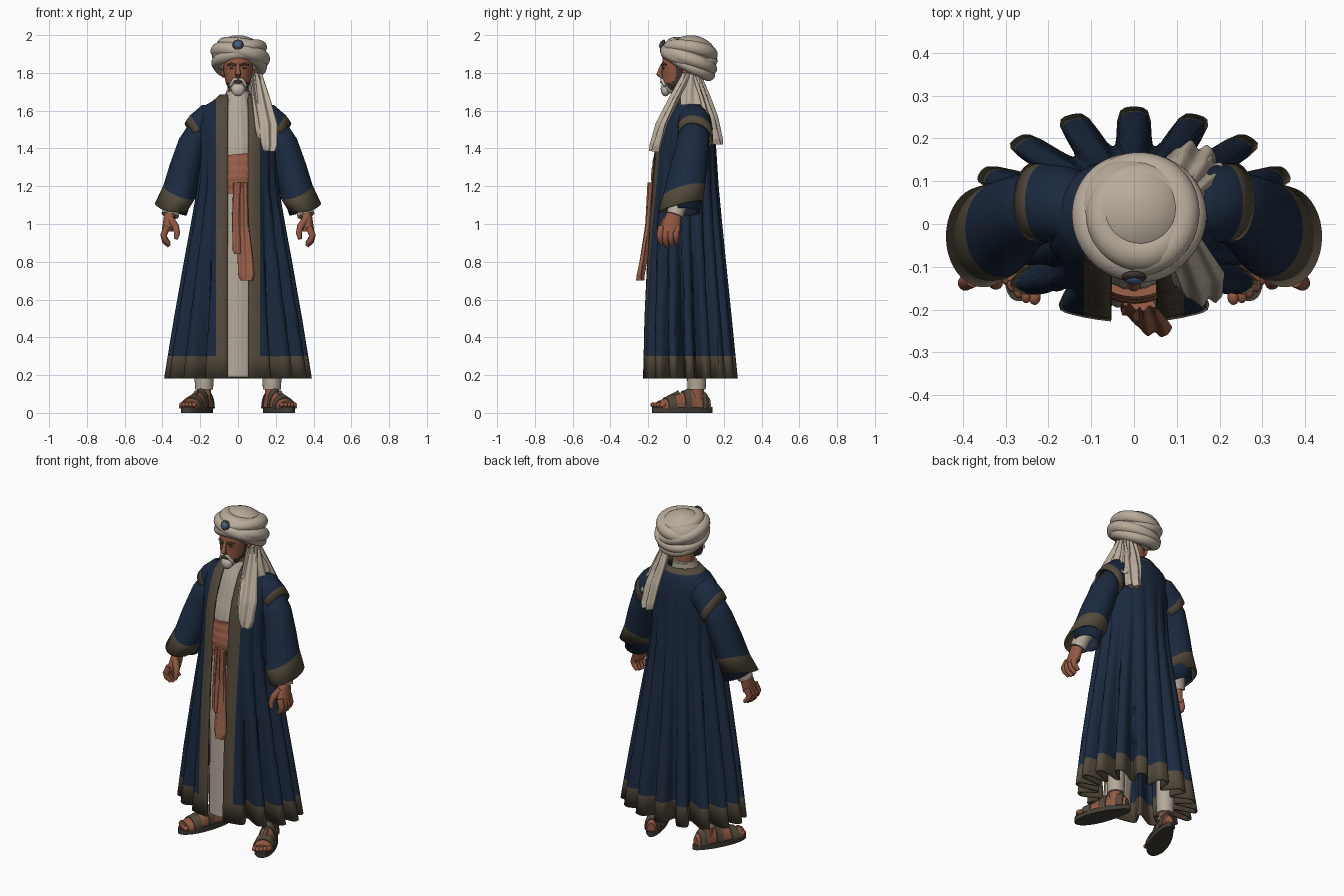
import bpy, bmesh, math
from math import sin, cos, pi, radians, asin, tanh
from mathutils import Vector, Matrix

old = bpy.data.objects.get("Cube")
if old:
    bpy.data.objects.remove(old, do_unlink=True)

COLOURS = {"robe_blue": (.011, .023, .05), "trim_brown": (.088, .069, .045), "skin": (.29, .1, .055),
           "sash_rust": (.33, .115, .068), "turban_cream": (.48, .41, .325), "tunic_cream": (.45, .39, .32),
           "beard_white": (.56, .5, .43), "hair_dark": (.05, .038, .03), "sole_dark": (.055, .046, .036),
           "jewel_blue": (.06, .13, .25)}
MATS = {}
for key, rgb in COLOURS.items():
    m = bpy.data.materials.new(key)
    m.use_nodes = True
    m.diffuse_color = (*rgb, 1)
    m.node_tree.nodes["Principled BSDF"].inputs["Base Color"].default_value = (*rgb, 1)
    MATS[key] = m
PARTS = []


def finish(name, bm, mats, thick=0):
    bmesh.ops.recalc_face_normals(bm, faces=bm.faces)
    me = bpy.data.meshes.new(name)
    bm.to_mesh(me)
    bm.free()
    for key in mats:
        me.materials.append(MATS[key])
    ob = bpy.data.objects.new(name, me)
    bpy.context.collection.objects.link(ob)
    if thick:
        mod = ob.modifiers.new("thickness", "SOLIDIFY")
        mod.thickness, mod.offset = thick, 0
    PARTS.append(ob)


def loft(name, rings, mats, rule=None, closed=True, cap=True, thick=0):
    """Skin a list of rings; rule(row, column, centre) picks the material."""
    mats = [mats] if isinstance(mats, str) else mats
    bm = bmesh.new()
    rows = [[bm.verts.new(p) for p in r] for r in rings]
    n = len(rows[0])
    for i in range(len(rows) - 1):
        for j in range(n if closed else n - 1):
            k = (j + 1) % n
            f = bm.faces.new((rows[i][j], rows[i][k], rows[i + 1][k], rows[i + 1][j]))
            if rule:
                f.material_index = rule(i, j, f.calc_center_median())
    if cap:
        bm.faces.new(rows[0])
        bm.faces.new(rows[-1])
    finish(name, bm, mats, thick)


def ball(name, loc, size, mat, tilt=0):
    bm = bmesh.new()
    bmesh.ops.create_uvsphere(bm, u_segments=28, v_segments=16, radius=1)
    bm.transform(Matrix.Translation(loc) @ Matrix.Rotation(tilt, 4, "X") @ Matrix.Diagonal((*size, 1)))
    finish(name, bm, [mat])


def tube(name, pts, radii, mat, n=12):
    pts = [Vector(p) for p in pts]
    rings = []
    for i, (p, r) in enumerate(zip(pts, radii)):
        t = (pts[min(i + 1, len(pts) - 1)] - pts[max(i - 1, 0)]).normalized()
        u = t.cross(Vector((.3, .9, .2))).normalized()
        v = t.cross(u)
        rings.append([p + r * (u * cos(2 * pi * k / n) + v * sin(2 * pi * k / n)) for k in range(n)])
    loft(name, rings, mat)


def ribbon(name, pts, widths, across, out, mat, thin=.013, ripple=.009, folds=2, steps=6):
    """Flat cloth or flesh strip with a drifting rippled cross-section."""
    across, out, rings = Vector(across).normalized(), Vector(out).normalized(), []
    last = len(pts) - 1
    for s in range(last * steps + 1):
        i = min(s // steps, last - 1)
        f = s / steps - i
        p = Vector(pts[i]).lerp(Vector(pts[i + 1]), f)
        w = widths[i] + (widths[i + 1] - widths[i]) * f
        rings.append([p + across * w * cos(a) + out * (thin * sin(a) + ripple * cos(folds * pi * cos(a) + .12 * s))
                      for a in [2 * pi * k / 64 for k in range(64)]])
    loft(name, rings, mat)


def resample(keys, n):
    rows = []
    for a, b in zip(keys, keys[1:]):
        rows += [[p + (q - p) * k / n for p, q in zip(a, b)] for k in range(n)]
    return rows + [list(keys[-1])]


def oval(z, rx, yf, yb, angles=None, fold=lambda t: 1):
    yc, ry = (yf + yb) / 2, (yb - yf) / 2
    angles = angles or [2 * pi * k / 64 for k in range(64)]
    return [Vector((rx * cos(t) * fold(t), yc + ry * sin(t) * fold(t), z)) for t in angles]


# Long open robe with deep finger-like pleats: z, half width, front, back, pleat depth
ROBE = [(.182, .387, -.225, .27, .38), (.3, .368, -.222, .258, .34), (.5, .335, -.218, .238, .27),
        (.8, .282, -.205, .207, .18), (1, .245, -.195, .187, .12), (1.2, .21, -.18, .168, .07),
        (1.4, .2, -.165, .155, .025), (1.5, .205, -.14, .15, 0), (1.58, .2, -.105, .145, 0),
        (1.625, .17, -.085, .135, 0), (1.652, .125, -.07, .122, 0), (1.682, .092, -.052, .105, 0)]
rows, N = [], 224
for z, rx, yf, yb, amp in ROBE:
    a, b = asin(min(.053, .6 * rx) / rx), asin(min(.115, .9 * rx) / rx)
    half = [a, (a + b) / 2]
    ds = half + [b + (2 * pi - 2 * b) * k / N for k in range(N + 1)] + [2 * pi - d for d in reversed(half)]

    def pleat(t, b=b, amp=amp):
        d = t + pi / 2
        fade = max(0, min(1, (min(d, 2 * pi - d) - b) / radians(14)))
        return 1 - amp * fade * (.5 - .5 * tanh(2 * (cos(16 * d) + .25)))
    rows.append(oval(z, rx, yf, yb, [d - pi / 2 for d in ds], pleat))
loft("robe", rows, ["robe_blue", "trim_brown"],
     lambda i, j, c: int(i == 0 or i == len(ROBE) - 2 or j < 2 or j >= N + 2), False, False, .01)

# Tunic and sash beneath the robe
TUNIC = [(.19, .085, -.2, -.1), (1, .11, -.175, 0), (1.2, .13, -.16, .08), (1.4, .13, -.15, .1),
         (1.6, .09, -.098, .085), (1.7, .062, -.055, .082)]
loft("tunic", [oval(*r, fold=lambda t: 1 + .02 * cos(18 * t)) for r in resample(TUNIC, 4)], "tunic_cream")
SASH = [(1.165, .13, -.18, .06), (1.26, .136, -.184, .08), (1.37, .13, -.168, .08)]
sash_rows = []
for i, r in enumerate(resample(SASH, 12)):
    ring = oval(*r, fold=lambda t: 1 + .025 * abs(sin(i * pi / 5 + t)))
    sash_rows.append([p + Vector((0, 0, .1 * p.x)) for p in ring])
loft("waist_sash", sash_rows, "sash_rust")
ribbon("sash_tail_short", [(.005, -.18, 1.22), (-.002, -.192, 1.02), (.01, -.21, .86), (.012, -.212, .84)],
       (.03, .03, .038, .03), (1, 0, 0), (0, -1, 0), "sash_rust", .015, .006)
ribbon("sash_tail_long", [(.022, -.182, 1.22), (.026, -.194, 1), (.038, -.222, .82), (.045, -.24, .73),
       (.047, -.243, .7)], (.028, .031, .041, .044, .034), (1, -.1, 0), (0, -1, 0), "sash_rust", .016, .006)

# Head: jaw and sideburns coloured by region
HEAD = [(1.69, .02, -.11, -.06), (1.71, .042, -.12, -.02), (1.74, .063, -.125, .03), (1.79, .074, -.126, .055),
        (1.84, .08, -.128, .06), (1.9, .08, -.12, .06)]


def face_colour(i, j, c):
    if c.z < 1.75 and abs(c.x) < .042 and c.y < -.07:
        return 1
    jaw = c.z < 1.745 + .5 * max(0, c.y + .09)
    return 2 if (jaw and c.y < .02) or (c.z < 1.86 and -.055 < c.y < -.015) else 0


loft("head", [oval(*r) for r in resample(HEAD, 6)], ["skin", "beard_white", "hair_dark"], face_colour)
tube("neck", [(0, .02, 1.6), (0, .005, 1.78)], (.056, .054), "skin", 24)
tube("tunic_collar", [(0, .018, 1.64), (0, .014, 1.705)], (.068, .061), "tunic_cream", 32)
tube("nose", [(0, -.12, 1.85), (0, -.134, 1.82), (0, -.142, 1.793), (0, -.126, 1.777)],
     (.009, .011, .016, .01), "skin")
ball("goatee", (0, -.108, 1.714), (.035, .026, .038), "beard_white")
ball("mouth", (0, -.127, 1.752), (.024, .01, .008), "hair_dark")
for s, side in ((1, "left"), (-1, "right")):
    tube(side + "_moustache", [(.002 * s, -.131, 1.768), (.022 * s, -.128, 1.765), (.043 * s, -.112, 1.73)],
         (.005, .009, .007), "beard_white")
    tube(side + "_eyebrow", [(.013 * s, -.128, 1.841), (.035 * s, -.121, 1.848), (.056 * s, -.104, 1.841)],
         (.006, .007, .004), "hair_dark")
    ball(side + "_eye", (.031 * s, -.118, 1.826), (.013, .006, .006), "hair_dark")
    ball(side + "_ear", (.08 * s, 0, 1.805), (.011, .02, .03), "skin")

# Turban: dome plus overlapping wraps tilted in alternating directions
ball("turban_dome", (0, .025, 1.892), (.138, .132, .107), "turban_cream")
WRAPS = [(1.84, .11, .034, -.45, .06), (1.862, .117, .039, -.34, -.1), (1.89, .114, .041, -.22, .22),
         (1.915, .104, .043, -.16, -.2), (1.938, .084, .044, -.1, .16)]
for w, (z, big, small, tx, ty) in enumerate(WRAPS):
    turn = Matrix.Translation((.01, .018, z)) @ Matrix.Rotation(ty, 4, "Y") @ Matrix.Rotation(tx, 4, "X")
    rings = []
    for k in range(65):
        u = 2 * pi * k / 64
        r = small * (1 + .12 * sin(u + 2 * w))
        rings.append([turn @ Vector(((big + r * cos(v)) * cos(u), (big + r * cos(v)) * sin(u), .9 * r * sin(v)))
                      for v in [2 * pi * q / 16 for q in range(16)]])
    loft("turban_wrap_%d" % (w + 1), rings, "turban_cream", cap=False)
ball("jewel_setting", (0, -.124, 1.948), (.029, .012, .029), "hair_dark", -.3)
ball("jewel", (0, -.13, 1.95), (.02, .011, .02), "jewel_blue", -.3)

# Loose turban ends falling before and behind the left shoulder
ribbon("turban_tail_front", [(.095, .01, 1.8), (.125, -.06, 1.67), (.16, -.13, 1.53), (.167, -.16, 1.42),
       (.168, -.165, 1.385)], (.03, .045, .054, .046, .034), (1, .35, -.1), (.3, -1, 0), "turban_cream", .02)
ribbon("turban_tail_front_inner", [(.085, .01, 1.79), (.1, -.06, 1.66), (.118, -.13, 1.5), (.122, -.14, 1.455)],
       (.025, .028, .028, .02), (1, .3, 0), (.1, -1, 0), "turban_cream", .022, .005)
ribbon("turban_tail_back", [(.08, .05, 1.8), (.1, .1, 1.68), (.125, .14, 1.57), (.145, .165, 1.45),
       (.147, .167, 1.42)], (.035, .045, .052, .05, .04), (1, -.3, 0), (.2, 1, 0), "turban_cream", .018)
ribbon("turban_tail_back_outer", [(.09, .05, 1.79), (.13, .09, 1.67), (.175, .13, 1.53), (.18, .135, 1.5)],
       (.03, .035, .04, .03), (1, -.6, 0), (.5, 1, 0), "turban_cream", .018, .006)
ribbon("turban_tail_side", [(.1, .03, 1.8), (.13, .025, 1.7), (.15, .03, 1.63)], (.035, .055, .06),
       (0, 1, 0), (1, 0, .2), "turban_cream", .016, .006)


# Arms: sections give centre, half axis in x and z, depth and fore-aft slope
def sleeve_rings(s, sections):
    return [[Vector((s * (x + hx * cos(a)), y + d * sin(a), z + hz * cos(a) + slope * d * sin(a)))
             for a in [2 * pi * k / 40 for k in range(40)]] for x, y, z, hx, hz, d, slope in sections]


CAP = [(.1, .035, 1.55, .01, .083, .08, 0), (.16, .045, 1.54, .03, .085, .086, -.05),
       (.21, .05, 1.498, .042, .073, .087, -.15), (.235, .052, 1.464, .044, .068, .087, -.2)]
SLEEVE = [(.18, .045, 1.52, .045, .05, .075, 0), (.243, .035, 1.42, .064, .03, .083, .05),
          (.282, .01, 1.29, .074, .025, .096, .15), (.31, -.012, 1.172, .08, .03, .108, .28),
          (.352, -.03, 1.092, .083, .014, .113, .25)]
LINING = [(.282, .01, 1.28, .062, .02, .084, .15), (.314, -.012, 1.165, .07, .025, .098, .2),
          (.337, -.01, 1.065, .062, .02, .078, -.05)]
FOOT = [(-.155, .024, .05), (-.12, .04, .085), (-.05, .041, .1), (.02, .048, .075), (.09, .055, .052), (.135, .051, .036)]
for s, side in ((1, "left"), (-1, "right")):
    trim = ["robe_blue", "trim_brown"]
    loft(side + "_shoulder_cap", sleeve_rings(s, CAP), trim, lambda i, j, c: int(i == 2), True, False, .008)
    loft(side + "_sleeve", sleeve_rings(s, SLEEVE), trim, lambda i, j, c: int(i == 3), True, False, .01)
    loft(side + "_sleeve_lining", sleeve_rings(s, LINING), "robe_blue", None, True, False, .006)
    tube(side + "_undersleeve", [(.32 * s, -.01, 1.16), (.343 * s, -.038, 1.11), (.36 * s, -.06, 1.045)],
         (.044, .046, .046), "tunic_cream", 24)
    ribbon(side + "_palm", [(.357 * s, -.058, 1.08), (.364 * s, -.07, 1.03), (.374 * s, -.088, .96)],
           (.033, .046, .054), (0, 1, 0), (1, 0, 0), "skin", .03, 0)
    for k in range(4):
        y, drop = -.13 + .028 * k, .01 * abs(k - 1.3)
        tube("%s_finger_%d" % (side, k + 1), [(.376 * s, y, .985), (.394 * s, y - .008, .94),
             (.387 * s, y - .006, .905 + drop), (.365 * s, y, .88 + drop)], (.018, .018, .016, .01), "skin")
    tube(side + "_thumb", [(.36 * s, -.1, 1.03), (.33 * s, -.125, .985), (.322 * s, -.138, .95),
         (.328 * s, -.142, .92)], (.02, .019, .016, .01), "skin")

    # Legs, feet and strapped sandals, toes turned outward
    place = Matrix.Translation((.212 * s, -.02, 0)) @ Matrix.Rotation(radians(23) * s, 4, "Z")

    def section(l, hw, h, grow=0):
        return [place @ Vector(((hw + grow) * cos(a), -l, .028 + max(-.004, (h + grow) * sin(a))))
                for a in [2 * pi * k / 32 for k in range(32)]]
    loft(side + "_foot", [section(*r) for r in resample(FOOT, 5)], "skin")
    outline = [(.057 * sin(a) * (1 - .18 * cos(a)), .172 * cos(a)) for a in [2 * pi * k / 40 for k in range(40)]]
    loft(side + "_sole", [[place @ Vector((x, y, z)) for x, y in outline] for z in (0, .03)], "sole_dark")
    for k, (l0, l1) in enumerate(((-.14, -.1), (-.04, 0), (.05, .1))):
        band = [r for r in resample(FOOT, 20) if l0 <= r[0] <= l1]
        loft("%s_strap_%d" % (side, k + 1), [section(*r, .006) for r in band], "trim_brown")
    tube(side + "_instep_strap", [place @ Vector((0, -.09, .074)), place @ Vector((0, -.02, .108))],
         (.012, .012), "trim_brown")
    for k in range(5):
        at = place @ Vector((s * (.04 - .02 * k), -.15 + .004 * abs(k - 3) ** 1.5, .042))
        ball("%s_toe_%d" % (side, k + 1), at, (.012 + .002 * (k > 3), .019, .014), "skin")
    ankle = place @ Vector((0, .083, 0))
    tube(side + "_ankle", [ankle + Vector((0, 0, z)) for z in (.06, .16)], (.038, .038), "skin", 24)
    tube(side + "_trouser_leg", [ankle + Vector((0, 0, z)) for z in (.125, .22, .35)], (.048, .052, .05),
         "tunic_cream", 24)

# Smooth shading with crisp edges kept
for ob in bpy.context.selected_objects:
    ob.select_set(False)
for ob in PARTS:
    ob.select_set(True)
bpy.context.view_layer.objects.active = PARTS[0]
bpy.ops.object.shade_smooth_by_angle(angle=radians(45))
